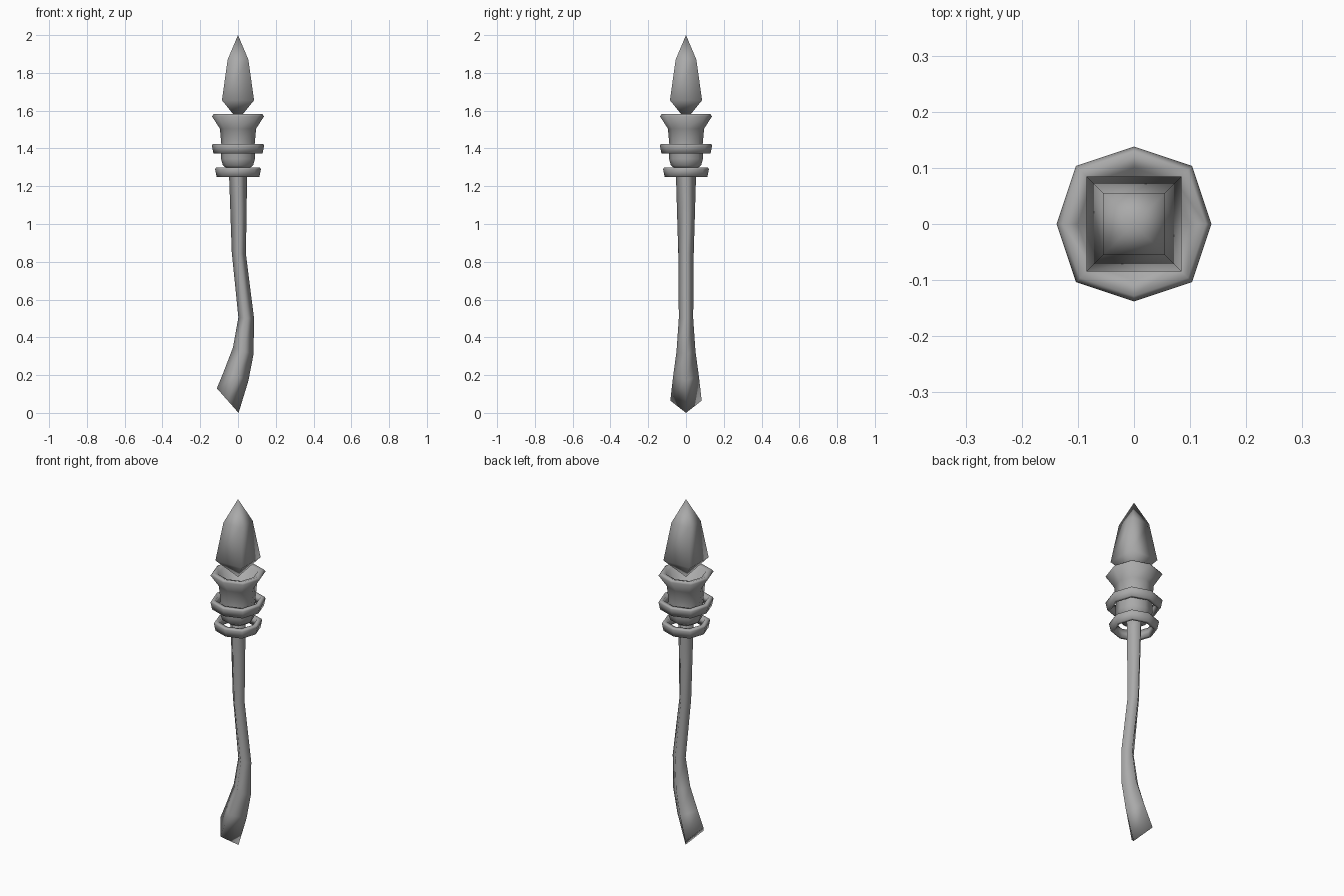
import bpy, bmesh, math
from mathutils import Vector

cube = bpy.data.objects.get("Cube")
if cube:
    bpy.data.objects.remove(cube, do_unlink=True)

stone = bpy.data.materials.new("grey")
stone.use_nodes = True
GREY = (0.4, 0.4, 0.4, 1)
stone.diffuse_color = GREY
stone.node_tree.nodes["Principled BSDF"].inputs["Base Color"].default_value = GREY


def loft(name, rings, closed=False):
    """Skin a list of point rings; single-point rings make tips."""
    bm = bmesh.new()
    loops = [[bm.verts.new(p) for p in ring] for ring in rings]
    pairs = list(zip(loops, loops[1:]))
    if closed:
        pairs.append((loops[-1], loops[0]))
    for low, high in pairs:
        n = max(len(low), len(high))
        for i in range(n):
            j = (i + 1) % n
            quad = [low[i % len(low)], low[j % len(low)],
                    high[j % len(high)], high[i % len(high)]]
            bm.faces.new(list(dict.fromkeys(quad)))
    if not closed:
        for end in (loops[0], loops[-1]):
            if len(end) > 2:
                bm.faces.new(end)
    bmesh.ops.recalc_face_normals(bm, faces=bm.faces)
    for face in bm.faces:
        face.smooth = True
    mesh = bpy.data.meshes.new(name)
    bm.to_mesh(mesh)
    bm.free()
    mesh.materials.append(stone)
    obj = bpy.data.objects.new(name, mesh)
    bpy.context.collection.objects.link(obj)
    return obj


def octagon(radius, z):
    """Eight points, with the diagonal corners pulled out a little."""
    ring = []
    for i in range(8):
        r = radius * (1.06 if i % 2 else 1)
        a = i * math.pi / 4
        ring.append(Vector((r * math.cos(a), r * math.sin(a), z)))
    return ring


def square(half, z):
    return [Vector((x * half, y * half, z))
            for x, y in ((-1, -1), (1, -1), (1, 1), (-1, 1))]


def diamond(left, left_z, right, right_z, half_depth):
    """Four-cornered shaft section, tilted between its left and right edges."""
    a, b = Vector((left, 0, left_z)), Vector((right, 0, right_z))
    mid, side = (a + b) / 2, Vector((0, half_depth, 0))
    return [a, mid - side, b, mid + side]


# Crooked four-sided shaft with a slanted foot
loft("shaft", [
    diamond(-0.112, 0.13, 0.003, 0, 0.083),
    diamond(-0.075, 0.22, 0.055, 0.17, 0.068),
    diamond(-0.027, 0.345, 0.082, 0.31, 0.05),
    diamond(0.002, 0.505, 0.085, 0.5, 0.038),
    diamond(-0.033, 0.85, 0.042, 0.84, 0.041),
    diamond(-0.047, 1.25, 0.048, 1.25, 0.053),
    diamond(-0.05, 1.33, 0.05, 1.33, 0.055),
])

# Flared octagonal socket, hollow at the top
loft("socket", [octagon(r, z) for r, z in (
    (0.06, 1.295), (0.08, 1.31), (0.09, 1.345), (0.088, 1.42),
    (0.096, 1.505), (0.138, 1.57), (0.128, 1.583),
    (0.1, 1.575), (0.075, 1.5))])

# Two loose bands around the socket and shaft
for name, radius, bottom, height in (("upper_band", 0.138, 1.373, 0.05),
                                     ("lower_band", 0.121, 1.248, 0.05)):
    top = bottom + height
    loft(name, [octagon(r, z) for r, z in (
        (radius - 0.008, bottom), (radius, top - 0.008),
        (radius - 0.004, top), (radius - 0.025, top),
        (radius - 0.025, bottom))], closed=True)

# Square pointed crystal
loft("crystal", [
    [Vector((0, 0, 1.55))],
    square(0.085, 1.655),
    square(0.055, 1.87),
    [Vector((0, 0, 2))],
])
